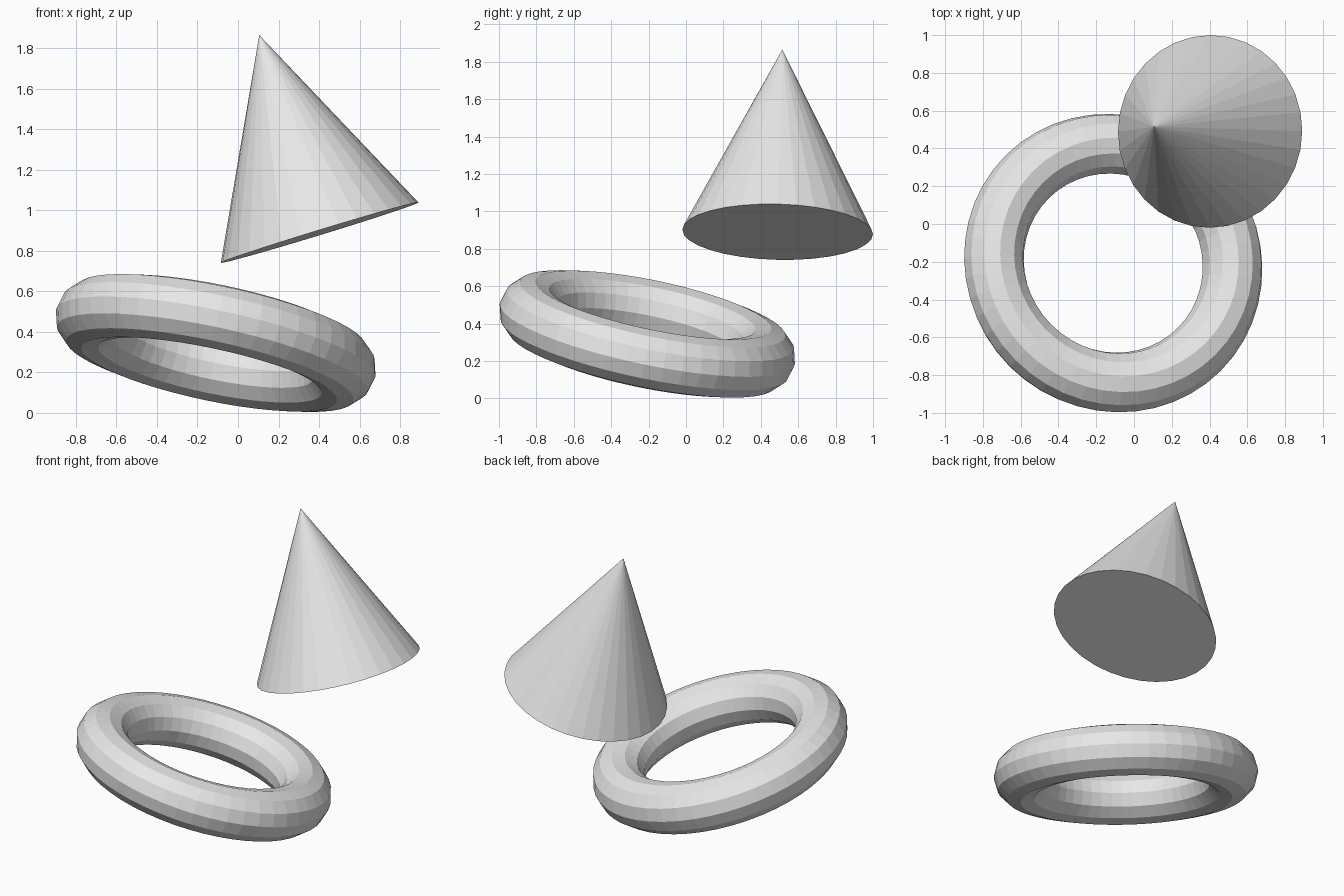
import bpy
from mathutils import Vector

cube = bpy.data.objects.get("Cube")
if cube:
    bpy.data.objects.remove(cube, do_unlink=True)

# Single plain grey material
grey = bpy.data.materials.new("light_grey")
grey.use_nodes = True
colour = (0.8, 0.8, 0.8, 1.0)
grey.diffuse_color = colour
grey.node_tree.nodes["Principled BSDF"].inputs["Base Color"].default_value = colour


def place(name, centre, axis):
    """Name the active primitive, tilt its z axis to the given axis and move it."""
    obj = bpy.context.object
    obj.name = name
    obj.rotation_mode = 'QUATERNION'
    obj.rotation_quaternion = Vector((0, 0, 1)).rotation_difference(Vector(axis))
    obj.location = centre
    obj.data.materials.append(grey)
    return obj


# Tilted ring, flat shaded
bpy.ops.mesh.primitive_torus_add(major_segments=48, minor_segments=12,
                                 major_radius=0.645, minor_radius=0.161)
place("tilted_ring", (-0.11, -0.207, 0.345), (0.203, 0.2, 0.958))

# Tilted cone floating above the ring
base = Vector((0.403, 0.49, 0.89))
apex = Vector((0.105, 0.515, 1.865))
bpy.ops.mesh.primitive_cone_add(vertices=32, radius1=0.51, radius2=0,
                                depth=(apex - base).length)
place("tilted_cone", (base + apex) / 2, apex - base)
